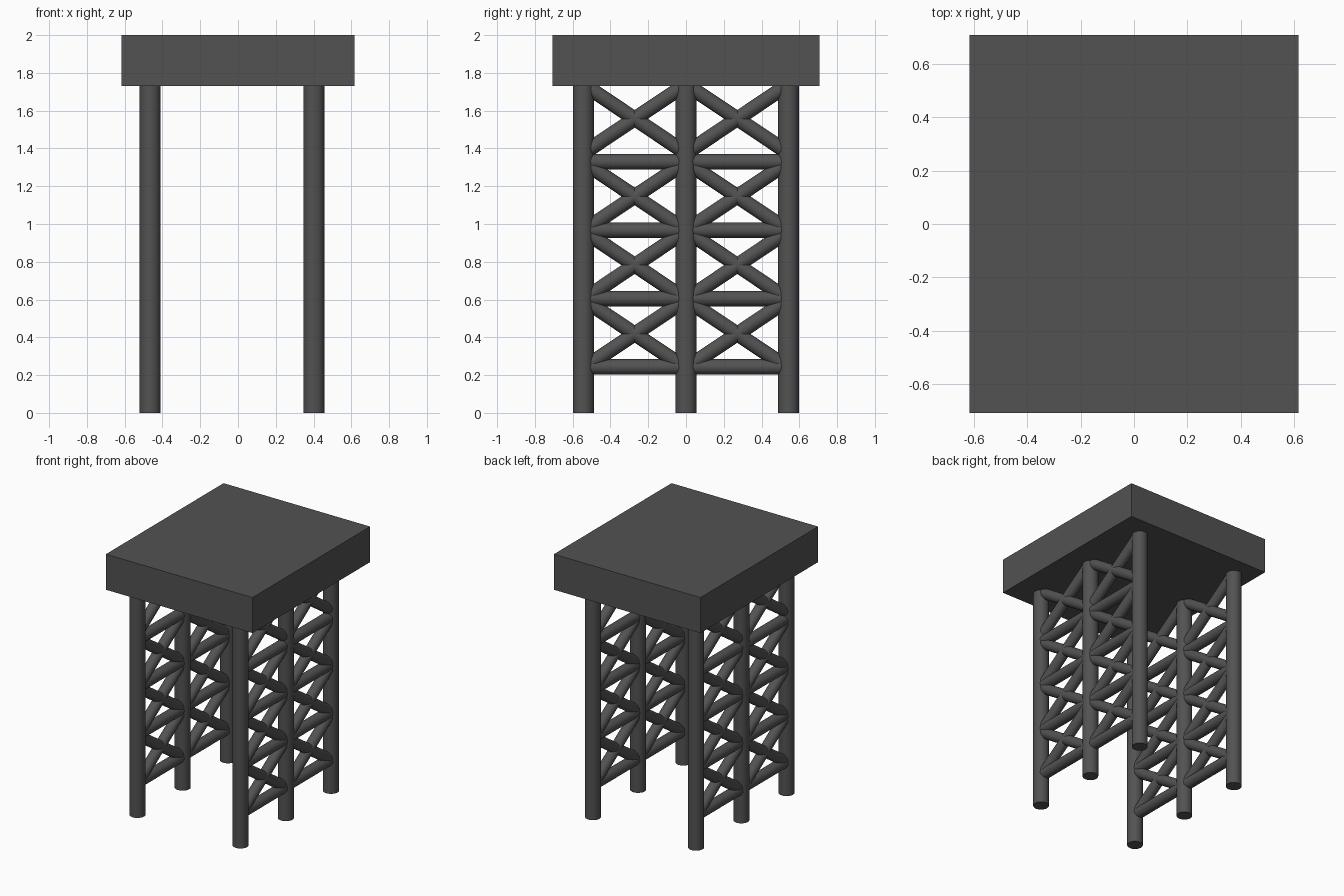
import bpy
from mathutils import Vector

if "Cube" in bpy.data.objects:
    bpy.data.objects.remove(bpy.data.objects["Cube"])

grey = bpy.data.materials.new("dark grey")
grey.diffuse_color = (0.085, 0.085, 0.085, 1)
grey.use_nodes = True
grey.node_tree.nodes["Principled BSDF"].inputs["Base Color"].default_value = grey.diffuse_color

ROWS = {"left": -0.465, "right": 0.402}      # x of the two leg rows
LEG_Y = [-0.543, 0.0, 0.543]                 # legs along each row
DECK_BOTTOM = 1.73
BEAM_Z = [0.243, 0.605, 0.967, 1.329]        # horizontal beams
CROSS_Z = [0.418, 0.782, 1.146, 1.557]       # centres of the X braces
HALF_RISE = 0.182


def finish(obj, name):
    obj.name = name
    obj.data.materials.append(grey)
    return obj


def tube(name, a, b, radius, sides=32):
    a, b = Vector(a), Vector(b)
    d = b - a
    bpy.ops.mesh.primitive_cylinder_add(vertices=sides, radius=radius, depth=d.length,
                                        location=(a + b) / 2,
                                        rotation=d.to_track_quat('Z', 'Y').to_euler())
    obj = finish(bpy.context.object, name)
    bpy.ops.object.shade_smooth_by_angle()
    return obj


# Deck slab
bpy.ops.mesh.primitive_cube_add(size=1, location=(0, 0, (2 + DECK_BOTTOM) / 2))
deck = finish(bpy.context.object, "deck")
deck.scale = (1.232, 1.412, 2 - DECK_BOTTOM)

for side, x in ROWS.items():
    # Round legs
    for i, y in enumerate(LEG_Y):
        tube(f"{side}_leg_{i + 1}", (x, y, 0), (x, y, DECK_BOTTOM + 0.01), 0.0555)
    # Bracing between neighbouring legs
    for bay, (y0, y1) in enumerate(zip(LEG_Y, LEG_Y[1:]), 1):
        for i, z in enumerate(BEAM_Z, 1):
            tube(f"{side}_beam_{bay}_{i}", (x, y0, z), (x, y1, z), 0.041)
        for i, z in enumerate(CROSS_Z, 1):
            lo, hi = z - HALF_RISE, z + HALF_RISE
            tube(f"{side}_brace_up_{bay}_{i}", (x, y0, lo), (x, y1, hi), 0.039)
            tube(f"{side}_brace_down_{bay}_{i}", (x, y0, hi), (x, y1, lo), 0.039)
